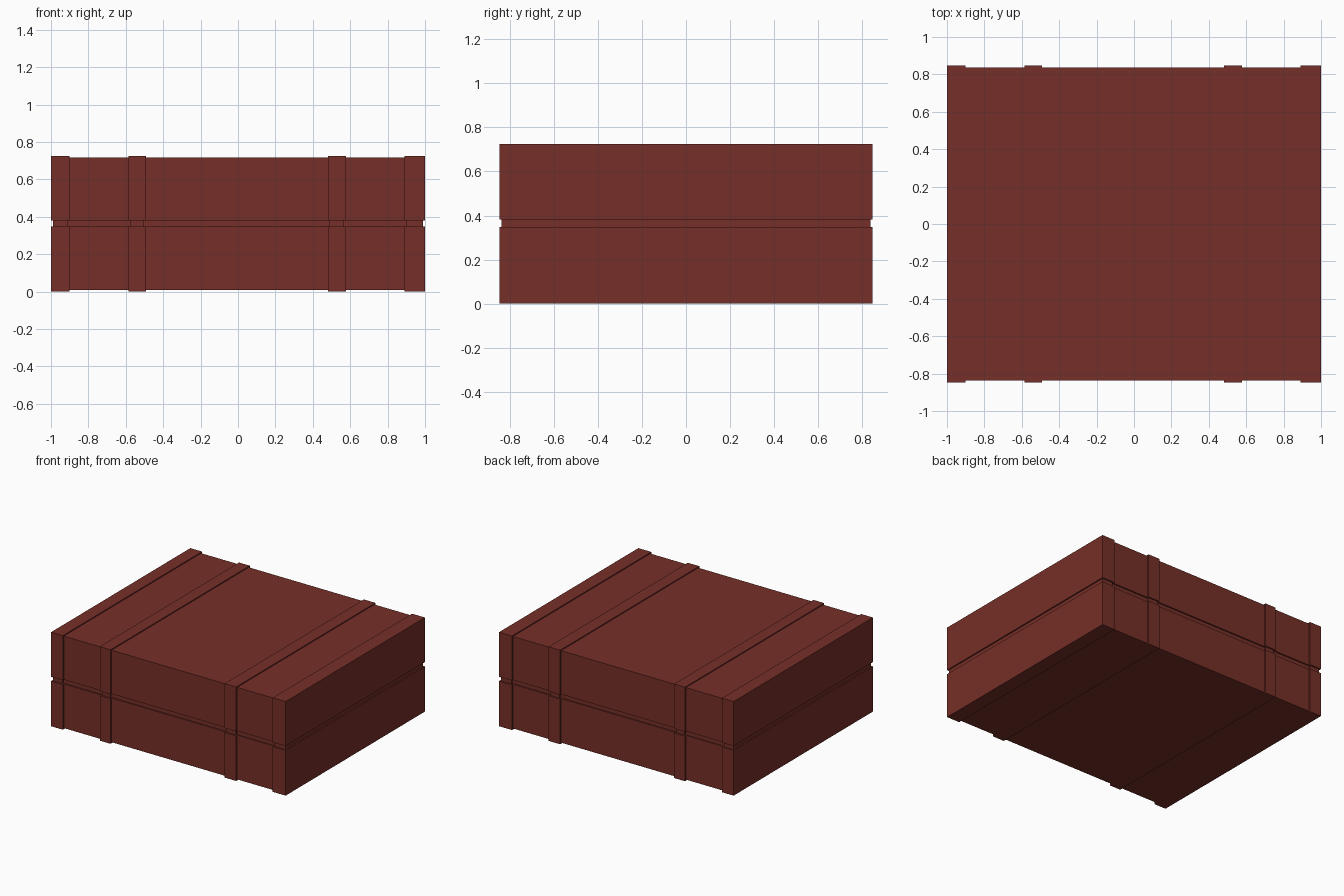
import bpy

if "Cube" in bpy.data.objects:
    bpy.data.objects.remove(bpy.data.objects["Cube"])

HALF_Y = 0.848      # straps, front to back
TOP = 0.725         # straps, full height
STEP = 0.012        # panels sit this far inside the straps
SEAM = (0.348, 0.381)
INSET = 0.01        # depth of the seam groove
STRAPS = {"left_end": (-1.0, -0.9), "left_middle": (-0.585, -0.493),
          "right_middle": (0.48, 0.578), "right_end": (0.89, 1.0)}

red = bpy.data.materials.new("dark_red")
red.diffuse_color = (0.18, 0.028, 0.021, 1)
red.use_nodes = True
red.node_tree.nodes["Principled BSDF"].inputs["Base Color"].default_value = red.diffuse_color


def box(name, x, y, z):
    """Box from (min, max) in x and z, and a half width in y."""
    bpy.ops.mesh.primitive_cube_add(size=1, location=(sum(x) / 2, 0, sum(z) / 2))
    ob = bpy.context.object
    ob.name = name
    ob.scale = (x[1] - x[0], 2 * y, z[1] - z[0])
    bpy.ops.object.transform_apply(location=True, scale=True)
    ob.data.materials.append(red)
    return ob


# Recessed panels: base, lid and the seam core between them
panel_y = HALF_Y - STEP
box("base_panel", (-0.95, 0.95), panel_y, (0.008, SEAM[0]))
box("lid_panel", (-0.95, 0.95), panel_y, (SEAM[1], TOP - 0.008))
box("seam_core", (-0.95, 0.95), panel_y - INSET, SEAM)

# Raised straps, pinched in at the seam
for name, (x0, x1) in STRAPS.items():
    box(name + "_base_strap", (x0, x1), HALF_Y, (0, SEAM[0]))
    box(name + "_lid_strap", (x0, x1), HALF_Y, (SEAM[1], TOP))
    box(name + "_seam_strap", (x0 + INSET, x1 - INSET), HALF_Y - INSET, SEAM)
